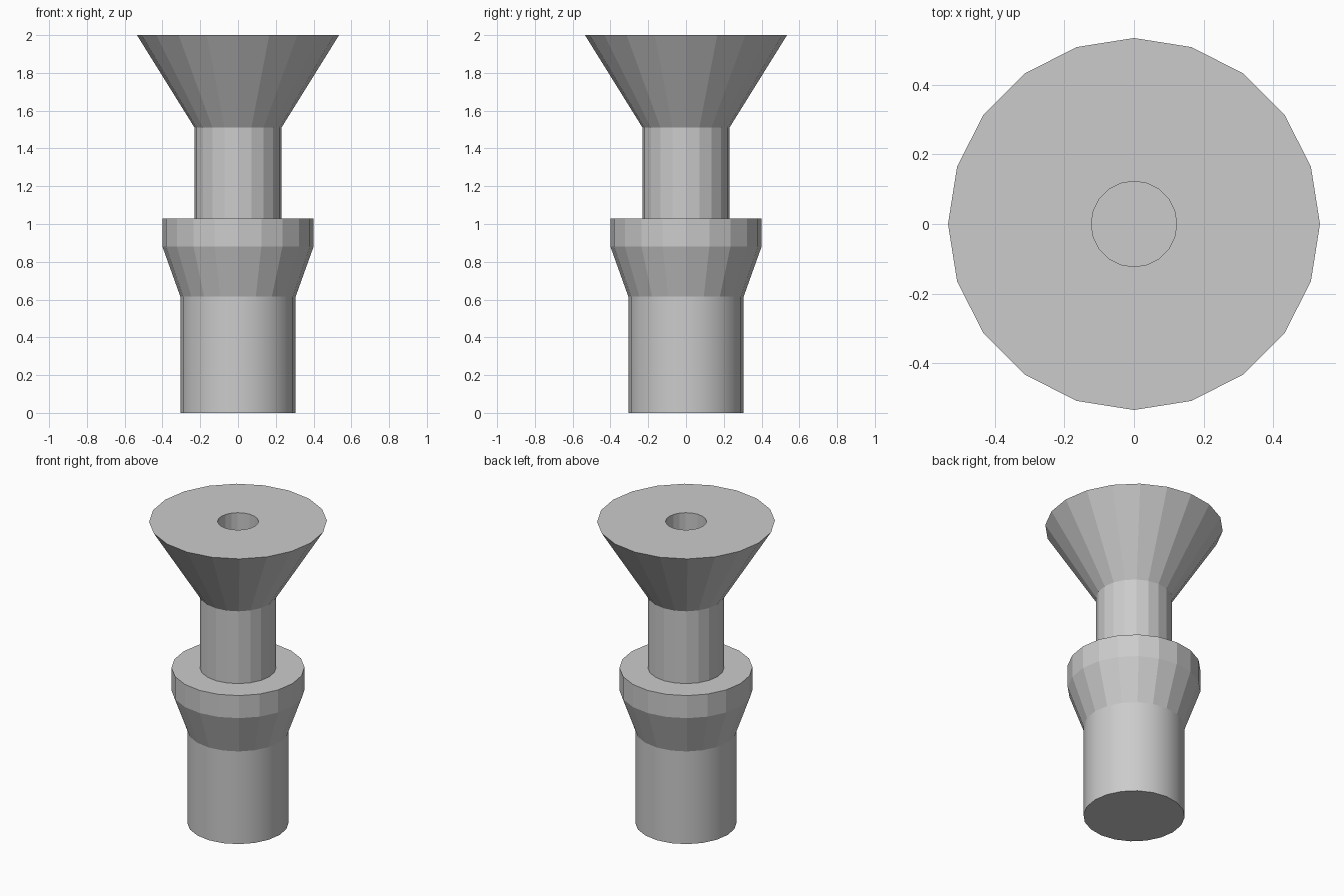
import bpy, bmesh, math

if "Cube" in bpy.data.objects:
    bpy.data.objects.remove(bpy.data.objects["Cube"])

SIDES = 20

def lathe(name, profile, smooth_bands=()):
    """Revolve (radius, z) points around z, capping both ends."""
    bm = bmesh.new()
    rings = []
    for r, z in profile:
        rings.append([bm.verts.new((r * math.cos(2 * math.pi * i / SIDES),
                                    r * math.sin(2 * math.pi * i / SIDES), z))
                      for i in range(SIDES)])
    for k, (a, b) in enumerate(zip(rings, rings[1:])):
        for i in range(SIDES):
            j = (i + 1) % SIDES
            f = bm.faces.new((a[i], a[j], b[j], b[i]))
            f.smooth = k in smooth_bands
    bm.faces.new(rings[0][::-1])
    bm.faces.new(rings[-1])
    bmesh.ops.recalc_face_normals(bm, faces=bm.faces[:])
    mesh = bpy.data.meshes.new(name)
    bm.to_mesh(mesh)
    bm.free()
    obj = bpy.data.objects.new(name, mesh)
    bpy.context.collection.objects.link(obj)
    return obj

# Turned body: round base, collar, neck, flared head and blind bore
lathe("flared_stem", [
    (0.305, 0.0), (0.305, 0.615),   # base cylinder
    (0.40, 0.88), (0.40, 1.03),     # collar
    (0.23, 1.03), (0.23, 1.51),     # neck
    (0.535, 2.0),                   # flared head
    (0.123, 2.0), (0.123, 1.5),     # bore
], smooth_bands=(0,))
